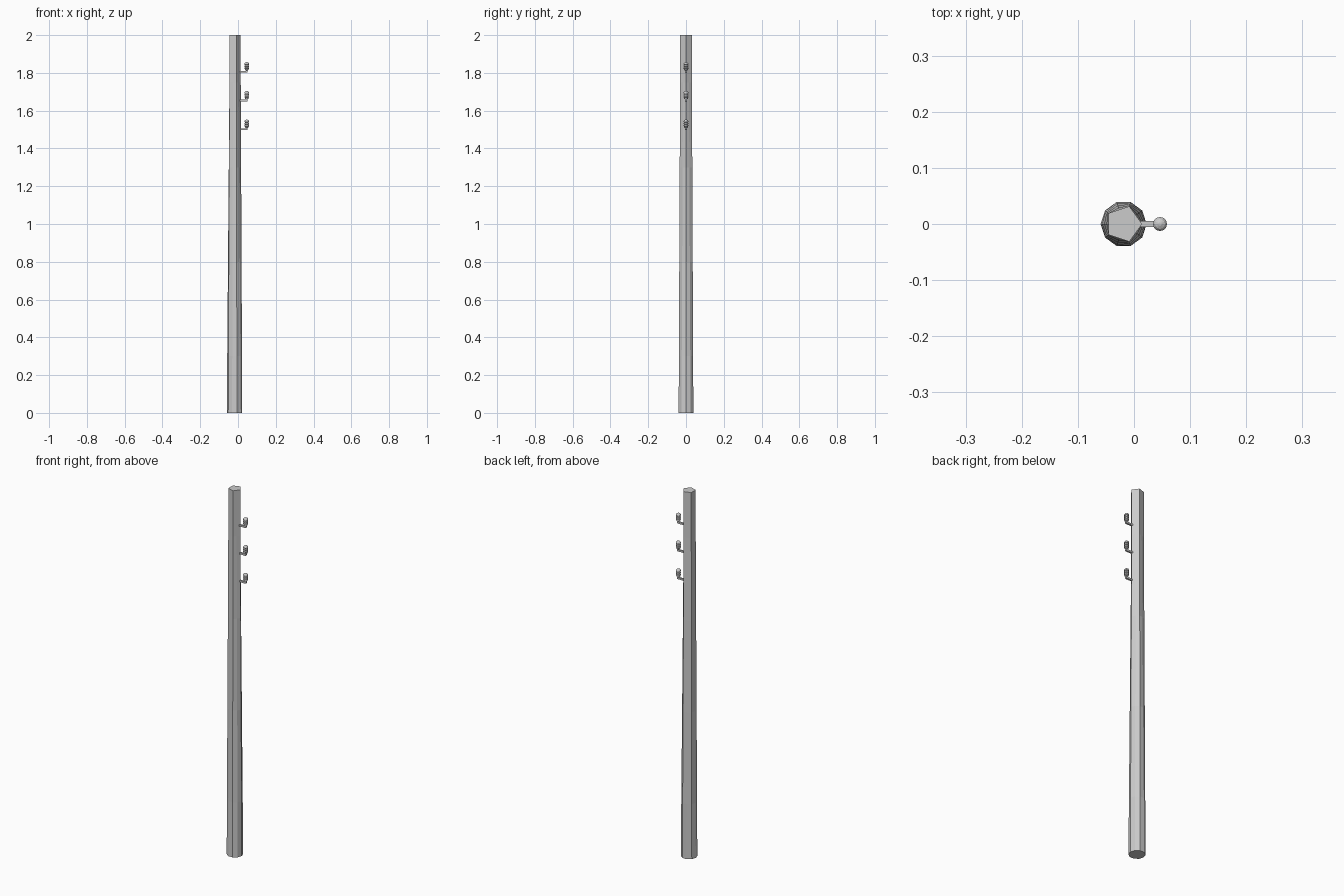
import bpy, bmesh
from math import cos, sin, pi

if "Cube" in bpy.data.objects:
    bpy.data.objects.remove(bpy.data.objects["Cube"])

CX = -0.0185   # pole axis
IX = 0.0463    # insulator axis


def make_object(name, bm):
    bmesh.ops.recalc_face_normals(bm, faces=bm.faces[:])
    mesh = bpy.data.meshes.new(name)
    bm.to_mesh(mesh)
    bm.free()
    ob = bpy.data.objects.new(name, mesh)
    bpy.context.collection.objects.link(ob)
    return ob


def stack_rings(bm, rings):
    """Bridge a list of equal-length rings and cap both ends."""
    loops = [[bm.verts.new(p) for p in r] for r in rings]
    n = len(loops[0])
    for a, b in zip(loops, loops[1:]):
        for i in range(n):
            j = (i + 1) % n
            bm.faces.new((a[i], a[j], b[j], b[i]))
    bm.faces.new(loops[0][::-1])
    bm.faces.new(loops[-1])


# Pole: ten-sided base whose alternate corners fade into a pentagonal top
def pole_ring(z):
    t = min(z / 1.75, 1)
    corner = 0.041 + (0.033 - 0.041) * t
    between = 0.041 + (0.033 * cos(pi / 5) - 0.041) * t
    pts = []
    for i in range(10):
        r = between if i % 2 else corner
        pts.append((CX + r * cos(i * pi / 5), r * sin(i * pi / 5), z))
    return pts


bm = bmesh.new()
stack_rings(bm, [pole_ring(z) for z in (0, 0.3, 0.8, 1.3, 1.75, 2)])
make_object("pole", bm)


# Ribbed insulator: (radius, height above arm base)
PROFILE = [(0.006, 0.012), (0.0095, 0.014), (0.0095, 0.019), (0.0125, 0.021),
           (0.0125, 0.026), (0.009, 0.028), (0.009, 0.030), (0.0125, 0.032),
           (0.0125, 0.037), (0.009, 0.039), (0.009, 0.041), (0.0125, 0.043),
           (0.0125, 0.048), (0.009, 0.053), (0.003, 0.056)]


def circle(r, z, n=12):
    return [(IX + r * cos(2 * pi * i / n), r * sin(2 * pi * i / n), z)
            for i in range(n)]


def bracket(z, tag):
    # L-shaped hook: horizontal arm out of the pole, then up into the insulator
    w = 0.005
    bm = bmesh.new()
    outline = [(0.0, z), (IX + w - 0.003, z), (IX + w, z + 0.003), (IX + w, z + 0.016),
               (IX - w, z + 0.016), (IX - w, z + 0.009), (0.0, z + 0.009)]
    stack_rings(bm, [[(x, y, h) for x, h in outline] for y in (-w, w)])
    make_object("arm_" + tag, bm)

    bm = bmesh.new()
    stack_rings(bm, [circle(r, z + h) for r, h in PROFILE])
    make_object("insulator_" + tag, bm)


for z, tag in ((1.497, "lower"), (1.649, "middle"), (1.801, "upper")):
    bracket(z, tag)
